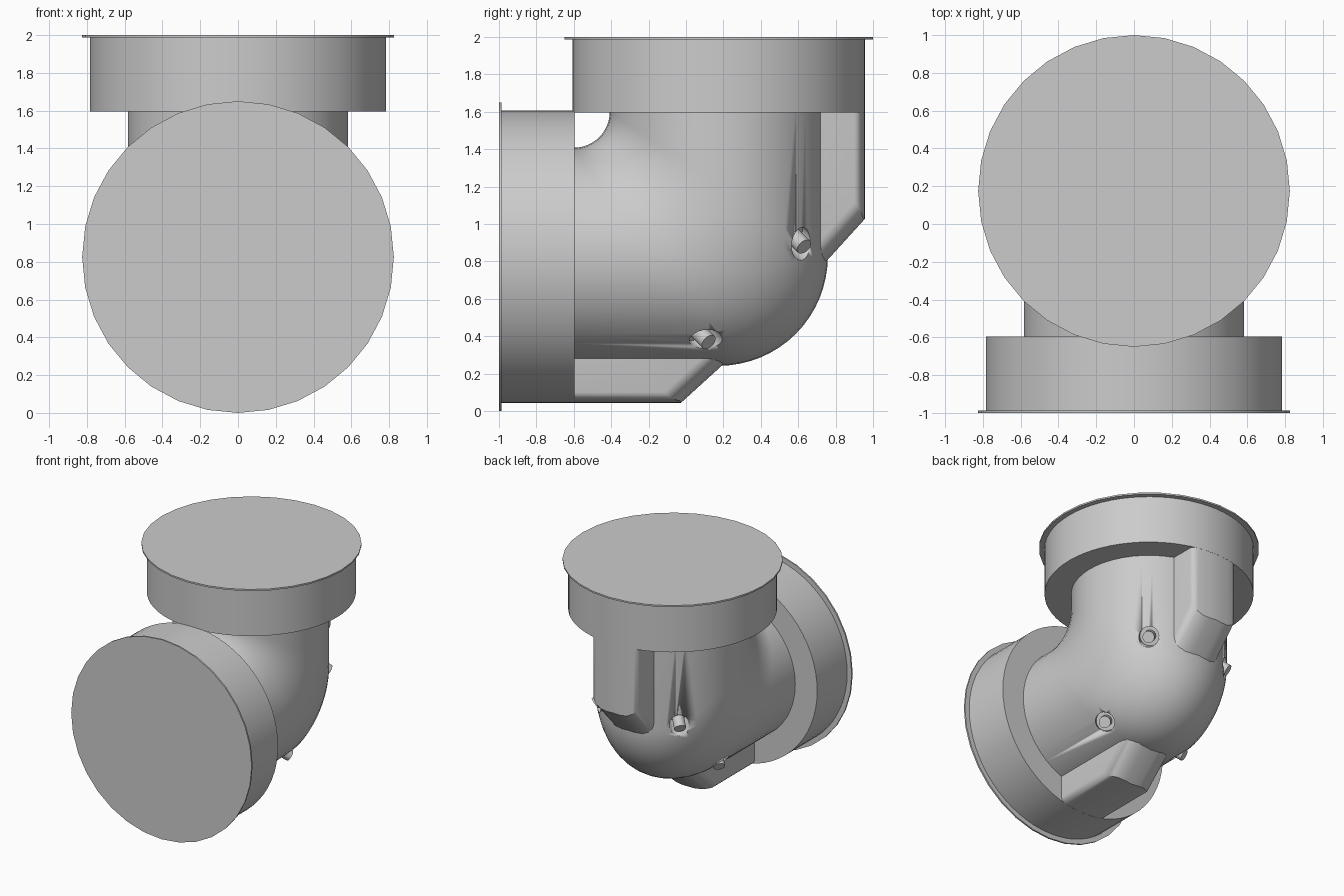
import bpy, bmesh
from math import sin, cos, pi, sqrt
from mathutils import Vector, Matrix

if "Cube" in bpy.data.objects:
    bpy.data.objects.remove(bpy.data.objects["Cube"])

CY, CZ, R = 0.175, 0.825, 0.583          # pipe axes and pipe radius


def flip(v):
    """Reflect across the elbow's diagonal plane (swaps the two ports)."""
    return Vector((v[0], 1 - v[2], 1 - v[1]))


def make(name, verts, faces, flipped=False, angle=32):
    me = bpy.data.meshes.new(name)
    me.from_pydata([flip(v) if flipped else Vector(v) for v in verts], [], faces)
    bm = bmesh.new()
    bm.from_mesh(me)
    bmesh.ops.recalc_face_normals(bm, faces=bm.faces)
    bm.to_mesh(me)
    bm.free()
    ob = bpy.data.objects.new(name, me)
    bpy.context.collection.objects.link(ob)
    smooth(ob, angle)
    return ob


def smooth(ob, angle=32):
    bpy.ops.object.select_all(action='DESELECT')
    ob.select_set(True)
    bpy.context.view_layer.objects.active = ob
    bpy.ops.object.shade_smooth_by_angle(angle=angle * pi / 180)


def loft(rings):
    """Skin a list of equal closed rings and cap both ends."""
    n = len(rings[0])
    verts = [p for r in rings for p in r]
    faces = [(i * n + j, i * n + (j + 1) % n, (i + 1) * n + (j + 1) % n, (i + 1) * n + j)
             for i in range(len(rings) - 1) for j in range(n)]
    faces += [tuple(range(n)), tuple(range(len(verts) - n, len(verts)))]
    return verts, faces


def circle(r, z, n=32):
    return [(r * sin(2 * pi * k / n), CY + r * cos(2 * pi * k / n), z) for k in range(n)]


def rod(p, d, r, a, b, n=20):
    """Rings of a cylinder along d from p+a*d to p+b*d."""
    u = d.orthogonal().normalized()
    w = d.cross(u)
    return [[p + d * t + (u * cos(2 * pi * k / n) + w * sin(2 * pi * k / n)) * r
             for k in range(n)] for t in (a, b)]


# Elbow body: tight inner bend, spherical outer bend
def ring(inner, outer, n=48):
    c, h = (inner + outer) / 2, (outer - inner) / 2
    return [c + h * cos(2 * pi * k / n) + Vector((R * sin(2 * pi * k / n), 0, 0)) for k in range(n)]


pivot, centre = Vector((0, -0.6, 1.6)), Vector((0, CY, CZ))
top = ring(Vector((0, CY - R, 1.65)), Vector((0, CY + R, 1.65)))
rings = [top]
for i in range(17):
    t = pi / 2 * i / 16
    d = Vector((0, cos(t), -sin(t)))
    rings.append(ring(pivot + d * (0.775 - R), centre + d * R))
rings.append([flip(v) for v in top])
elbow = make("elbow_body", *loft(rings))

# Recessed screw holes with screws, four in all
axis = Vector((0.6, 0.57, -0.57)).normalized()
for side in (1, -1):
    for flipped in (False, True):
        p = Vector((side * sqrt(R * R - 0.445 ** 2), CY + 0.445, 0.89))
        d = Vector((side * axis.x, axis.y, axis.z))
        cutter = make("hole_cutter", *loft(rod(p, d, 0.075, -0.1, 0.2)), flipped)
        cutter.hide_render = True
        mod = elbow.modifiers.new("hole", 'BOOLEAN')
        mod.operation, mod.solver, mod.object = 'DIFFERENCE', 'EXACT', cutter
        bpy.ops.object.select_all(action='DESELECT')
        elbow.select_set(True)
        bpy.context.view_layer.objects.active = elbow
        bpy.ops.object.modifier_move_to_index(modifier=mod.name, index=0)
        bpy.ops.object.modifier_apply(modifier=mod.name)
        bpy.data.objects.remove(cutter)
        make("screw", *loft(rod(p, d, 0.045, -0.12, 0.02)), flipped)

# Sockets, flanges and ribs, one set per port
half = [(0.21, 0.9), (0.205, 0.917), (0.19, 0.932), (0.165, 0.94), (0.12, 0.947), (0.06, 0.954), (0, 0.957)]
outline = [(-x, y) for x, y in half] + half[-2::-1]


def rib_end(x, y):
    over = max(0, abs(x) - 0.06)
    return 1.02 - 1.1 * (0.95 - y) + 0.15 - sqrt(max(0, 0.15 ** 2 - over ** 2))


rib_rings = [[(x, 0.45, 1.65), (x, y, 1.65), (x, y, rib_end(x, y)), (x, 0.45, rib_end(x, 0.45))]
             for x, y in outline]
for name, flipped in (("top", False), ("front", True)):
    make(name + "_socket", *loft([circle(0.783, 1.595, 64), circle(0.783, 1.99, 64)]), flipped)
    make(name + "_flange", *loft([circle(0.825, 1.987), circle(0.825, 2.0)]), flipped)
    make(name + "_rib", *loft(rib_rings), flipped)
